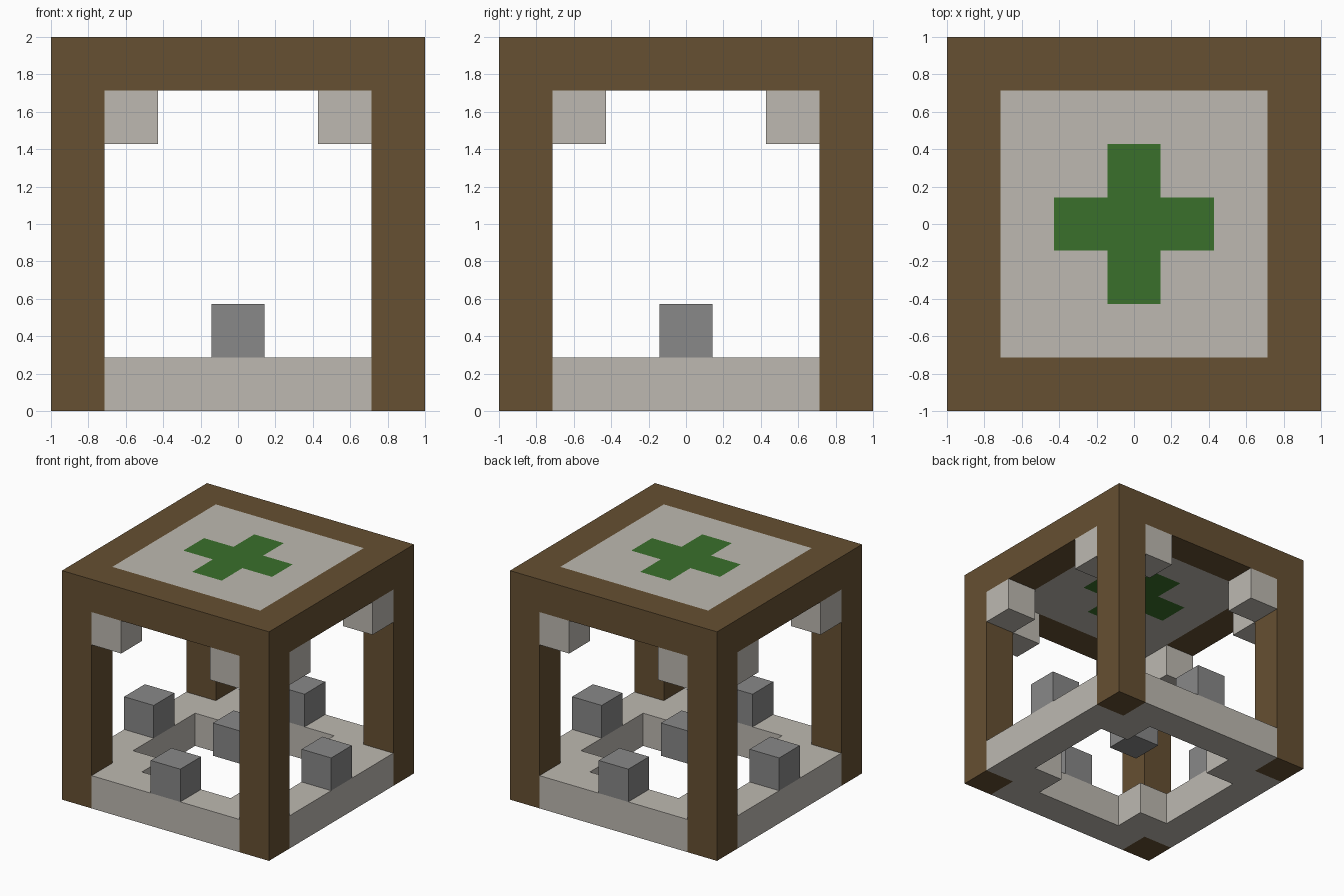
import bpy
import bmesh
import math
from itertools import product

cube = bpy.data.objects.get("Cube")
if cube:
    bpy.data.objects.remove(cube, do_unlink=True)

N = 7            # cells along each side
U = 2 / N        # size of one cell
R = range(-3, 4)


def material(name, rgb):
    m = bpy.data.materials.new(name)
    m.use_nodes = True
    m.diffuse_color = (*rgb, 1)
    m.node_tree.nodes["Principled BSDF"].inputs["Base Color"].default_value = (*rgb, 1)
    return m


brown = material("dark wood brown", (0.133, 0.08, 0.032))
pale = material("pale stone", (0.51, 0.485, 0.44))
grey = material("mid grey", (0.246, 0.246, 0.246))
green = material("leaf green", (0.042, 0.162, 0.024))


def part(name, cells, mat):
    """Closed solid from grid cells (x, y centred, z from the ground)."""
    cells = set(cells)
    bm = bmesh.new()
    for c in cells:
        for axis, side in product(range(3), (-1, 1)):
            near = list(c)
            near[axis] += side
            if tuple(near) in cells:
                continue
            a, b = (axis + 1) % 3, (axis + 2) % 3
            corners = [(-1, -1), (1, -1), (1, 1), (-1, 1)][::side]
            verts = []
            for p, q in corners:
                v = [c[0], c[1], c[2] + 0.5]
                v[axis] += side / 2
                v[a] += p / 2
                v[b] += q / 2
                verts.append(bm.verts.new([n * U for n in v]))
            bm.faces.new(verts)
    bmesh.ops.remove_doubles(bm, verts=bm.verts, dist=U / 100)
    bmesh.ops.dissolve_limit(bm, angle_limit=math.radians(1),
                             verts=bm.verts, edges=bm.edges)
    mesh = bpy.data.meshes.new(name)
    bm.to_mesh(mesh)
    bm.free()
    mesh.materials.append(mat)
    obj = bpy.data.objects.new(name, mesh)
    bpy.context.collection.objects.link(obj)


def is_post(x, y):
    return abs(x) == 3 and abs(y) == 3


def in_cross(x, y):
    return abs(x) + abs(y) <= 1


def in_opening(x, y):
    return max(abs(x), abs(y)) <= 2 and abs(x) + abs(y) < 4


# Wooden frame: four posts and a ring of top beams
part("frame", [(x, y, z) for x, y, z in product(R, R, range(N))
               if is_post(x, y) or (z == N - 1 and max(abs(x), abs(y)) == 3)], brown)

# Roof panel with its inlaid cross
roof = list(product(range(-2, 3), repeat=2))
part("roof_panel", [(x, y, N - 1) for x, y in roof if not in_cross(x, y)], pale)
part("roof_cross", [(x, y, N - 1) for x, y in roof if in_cross(x, y)], green)

# Floor with a notched opening
part("floor", [(x, y, 0) for x, y in product(R, R)
               if not is_post(x, y) and not in_opening(x, y)], pale)

# Brackets under the beams, one each side of every post
for sx, sy in product((-1, 1), repeat=2):
    corner = ("right" if sx < 0 else "left") + ("_front" if sy < 0 else "_back")
    part("bracket_a_" + corner, [(2 * sx, 3 * sy, 5)], pale)
    part("bracket_b_" + corner, [(3 * sx, 2 * sy, 5)], pale)

# Grey blocks: middle of each side, and one floating in the centre
for name, x, y in (("front", 0, -3), ("back", 0, 3), ("left", 3, 0),
                   ("right", -3, 0), ("centre", 0, 0)):
    part("block_" + name, [(x, y, 1)], grey)
